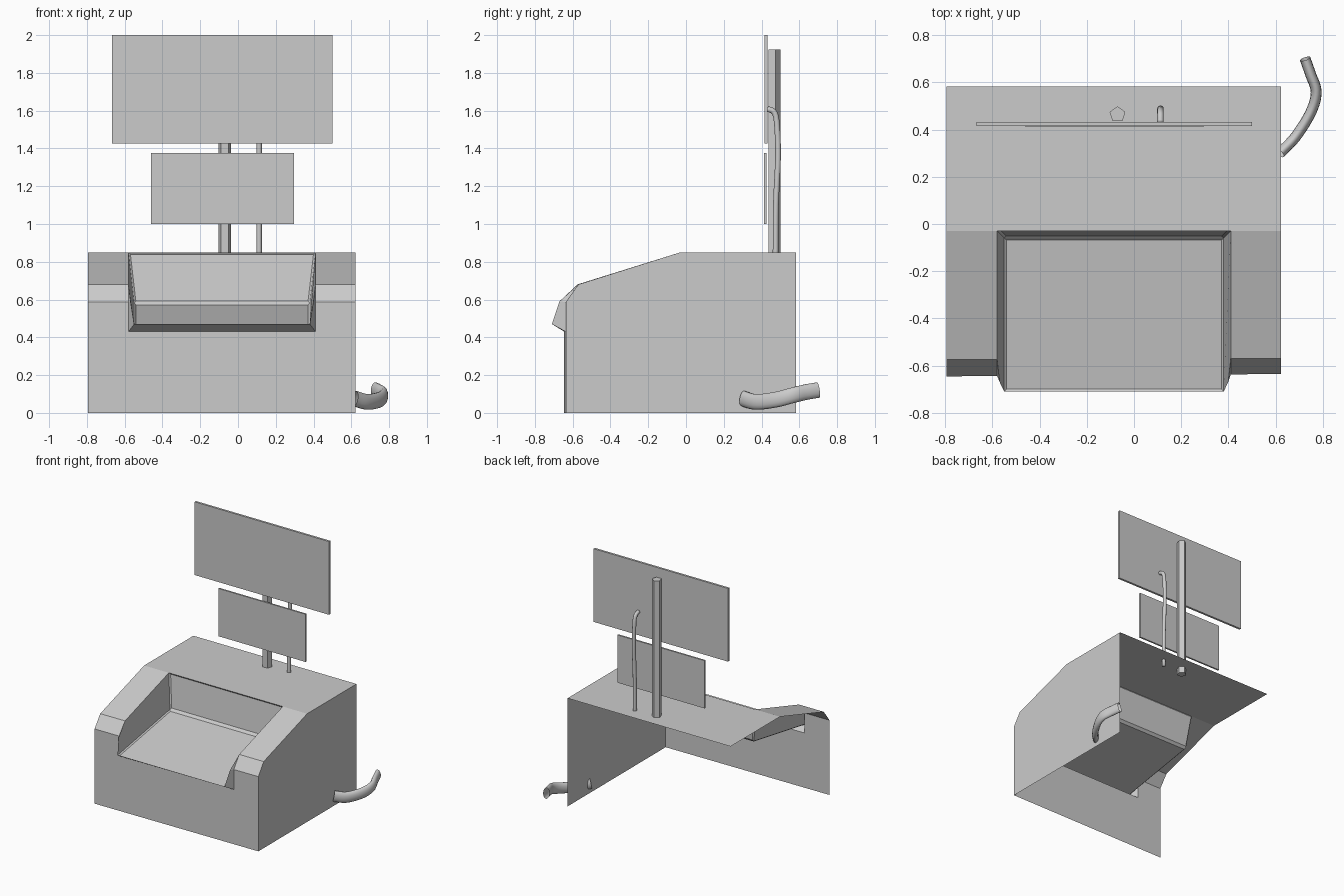
import bpy, bmesh, math
from mathutils import Vector

if "Cube" in bpy.data.objects:
    bpy.data.objects.remove(bpy.data.objects["Cube"])

L, R = -0.795, 0.622          # cabinet sides
CX, HO, HI = -0.085, 0.495, 0.465  # recess centre, outer and inner half widths


def finish(name, bm, smooth=False):
    mesh = bpy.data.meshes.new(name)
    bm.to_mesh(mesh)
    bm.free()
    obj = bpy.data.objects.new(name, mesh)
    bpy.context.collection.objects.link(obj)
    for p in mesh.polygons:
        p.use_smooth = smooth
    return obj


def from_faces(name, faces, inset=()):
    bm = bmesh.new()
    made = [bm.faces.new([bm.verts.new(c) for c in f]) for f in faces]
    bmesh.ops.remove_doubles(bm, verts=bm.verts, dist=1e-5)
    bm.normal_update()
    bm.faces.ensure_lookup_table()
    if inset:
        bmesh.ops.inset_individual(bm, faces=[made[i] for i in inset],
                                   thickness=0.014, depth=-0.008)
    return finish(name, bm)


def box(name, lo, hi):
    bm = bmesh.new()
    bmesh.ops.create_cube(bm, size=1)
    for v in bm.verts:
        v.co = [(a + b) / 2 + c * (b - a) for a, b, c in zip(lo, hi, v.co)]
    return finish(name, bm)


def spline(pts, steps=5):
    pts = [Vector(p) for p in pts]
    pts = [2 * pts[0] - pts[1]] + pts + [2 * pts[-1] - pts[-2]]
    out = []
    for a, b, c, d in zip(pts, pts[1:], pts[2:], pts[3:]):
        for i in range(steps):
            t = i / steps
            out.append(0.5 * (2 * b + (c - a) * t + (2 * a - 5 * b + 4 * c - d) * t * t
                              + (3 * b - a - 3 * c + d) * t ** 3))
    return out + [pts[-2]]


def tube(name, pts, ref, r1, r2, n=12, cap=False):
    path = spline(pts)
    bm = bmesh.new()
    rings = []
    for i, p in enumerate(path):
        t = path[min(i + 1, len(path) - 1)] - path[max(i - 1, 0)]
        n1 = t.cross(Vector(ref)).normalized()
        n2 = n1.cross(t).normalized()
        rings.append([bm.verts.new(p + n1 * r1 * math.cos(k * math.tau / n)
                                   + n2 * r2 * math.sin(k * math.tau / n)) for k in range(n)])
    for a, b in zip(rings, rings[1:]):
        for k in range(n):
            j = (k + 1) % n
            bm.faces.new((a[k], a[j], b[j], b[k]))
    if cap:
        bm.faces.new(rings[0][::-1])
        bm.faces.new(rings[-1])
    bmesh.ops.recalc_face_normals(bm, faces=bm.faces)
    return finish(name, bm, True)


# cabinet shell: front, sloped shoulders, top and right wall (left, back and base are open)
def front(x, z):
    return (x, -0.64 + 0.007 * x, z)


def knee(x):
    return (x, -0.572 + 0.004 * x, 0.68)


l, r = CX - HO, CX + HO
shell = [
    [front(L, 0), front(R, 0), front(R, .587), front(r, .587), front(r, .43),
     front(l, .43), front(l, .587), front(L, .587)],
    [(L, -.03, .85), (l, -.03, .85), (r, -.03, .85), (R, -.03, .85), (R, .582, .85), (L, .582, .85)],
    [front(R, 0), (R, .582, 0), (R, .582, .85), (R, -.03, .85), knee(R), front(R, .587)],
]
for a, b in ((L, l), (r, R)):
    shell.append([front(a, .587), front(b, .587), knee(b), knee(a)])
    shell.append([knee(a), knee(b), (b, -.03, .85), (a, -.03, .85)])
from_faces("cabinet_shell", shell)

# recess: tray, back panel, front lip and mirrored cheeks
def side(s):
    o, i, m = CX + s * HO, CX + s * HI, CX + s * 0.484
    return ((o, -.03, .85), knee(o), front(o, .587), front(o, .43),
            (m, -.67, .59), (i, -.71, .47), (i, -.06, .582))


A, B, C, D, M, F, K = side(-1)
A2, B2, C2, D2, M2, F2, K2 = side(1)
recess = [[F, F2, K2, K], [K, K2, A2, A], [D, D2, F2, F],
          [A, B, M, F, K], [B, C, M], [C, D, F, M],
          [K2, F2, M2, B2, A2], [M2, C2, B2], [M2, F2, D2, C2]]
from_faces("control_recess", recess, inset=(0, 1))

# sign boards
box("upper_sign", (-.667, .415, 1.425), (.5, .432, 2.0))
box("lower_sign", (-.461, .414, 1.0), (.297, .427, 1.375))

# five-sided sign pole
bm = bmesh.new()
bmesh.ops.create_cone(bm, cap_ends=True, segments=5, radius1=.035, radius2=.035, depth=1.125)
low = max(bm.verts, key=lambda v: v.co.y)
turn = math.pi / 2 - math.atan2(low.co.y, low.co.x)
pole = finish("sign_pole", bm)
pole.rotation_euler.z = turn
pole.location = (-.07, .464, 1.3625)

# thin cable behind the signs, hooking into the upper one
tube("sign_cable", [(.112, .474, .8), (.112, .476, 1.1), (.112, .487, 1.35),
                    (.112, .482, 1.52), (.112, .468, 1.59), (.112, .43, 1.61)],
     (1, 0, 0), .015, .014, cap=True)

# flattened hose curling from the right wall
tube("power_hose", [(.618, .3, .076), (.685, .37, .058), (.75, .475, .07),
                    (.772, .56, .092), (.748, .635, .11), (.725, .7, .121)],
     (0, 0, 1), .023, .042, n=14)
